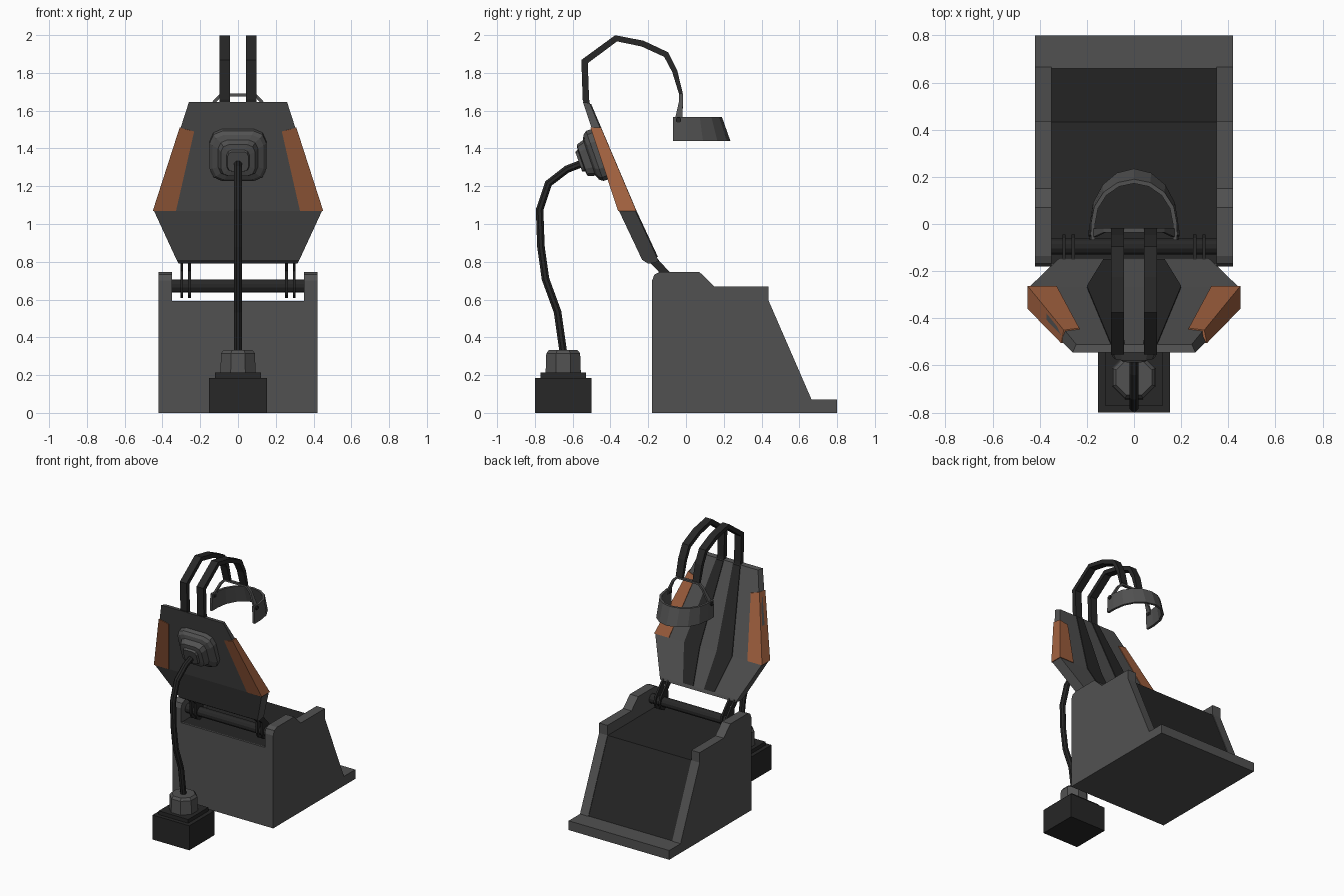
import bpy, bmesh
from math import sin, cos, pi
from mathutils import Vector

if "Cube" in bpy.data.objects:
    bpy.data.objects.remove(bpy.data.objects["Cube"])


def material(name, rgb):
    m = bpy.data.materials.new(name)
    m.diffuse_color = (*rgb, 1)
    m.use_nodes = True
    m.node_tree.nodes["Principled BSDF"].inputs["Base Color"].default_value = m.diffuse_color
    return m


GREY = material("grey_shell", (0.083, 0.083, 0.083))
DARK = material("dark_trim", (0.02, 0.02, 0.02))
ORANGE = material("orange_pad", (0.36, 0.12, 0.05))


def loft(name, rings, mat):
    """Skin a list of equal-length rings and cap both ends."""
    bm = bmesh.new()
    rows = [[bm.verts.new(p) for p in r] for r in rings]
    n = len(rows[0])
    for a, b in zip(rows, rows[1:]):
        for i in range(n):
            j = (i + 1) % n
            bm.faces.new((a[i], a[j], b[j], b[i]))
    bm.faces.new(rows[0])
    bm.faces.new(rows[-1])
    bmesh.ops.recalc_face_normals(bm, faces=bm.faces)
    me = bpy.data.meshes.new(name)
    bm.to_mesh(me)
    bm.free()
    me.materials.append(mat)
    ob = bpy.data.objects.new(name, me)
    bpy.context.collection.objects.link(ob)
    return ob


def prism(name, profile, x0, x1, mat):
    """Side profile (y, z) extruded along x."""
    return loft(name, [[(x, y, z) for y, z in profile] for x in (x0, x1)], mat)


def box(name, x, y0, y1, z0, z1, mat):
    return prism(name, [(y0, z0), (y1, z0), (y1, z1), (y0, z1)], -x, x, mat)


def disc(cy, cz, r, n):
    return [(cy + r * cos(2 * pi * (i + .5) / n), cz + r * sin(2 * pi * (i + .5) / n)) for i in range(n)]


def tube(name, x, path, rx, radii, n, mat):
    """Sweep a stretched n-gon along a (y, z) path at a fixed x."""
    pts = [Vector(p) for p in path]
    rings = []
    for i, p in enumerate(pts):
        t = (pts[min(i + 1, len(pts) - 1)] - pts[max(i - 1, 0)]).normalized()
        nrm = Vector((-t.y, t.x))
        ring = []
        for k in range(n):
            a = 2 * pi * (k + 0.5) / n
            q = p + nrm * radii[i] * sin(a) / cos(pi / n)
            ring.append((x + rx * cos(a) / cos(pi / n), q.x, q.y))
        rings.append(ring)
    return loft(name, rings, mat)


# Base: side panels, seat block, rear panel, floor and front lip
side = [(-.18, 0), (.8, 0), (.8, .07), (.665, .07), (.437, .595), (.437, .67), (.15, .67),
        (.07, .747), (-.135, .747), (-.167, .733), (-.18, .70)]
for s in (-1, 1):
    prism("base_side_panel", side, s * .35, s * .42, GREY)
prism("seat_block", [(-.17, .01), (.66, .01), (.66, .07), (.433, .593), (-.17, .593)], -.35, .35, DARK)
box("base_rear_panel", .35, -.18, -.17, 0, .593, GREY)
box("base_floor", .35, -.17, .66, 0, .01, GREY)
box("base_front_lip", .35, .66, .8, 0, .07, GREY)

# Hinge axle and paired plates
prism("hinge_axle", disc(-.095, .672, .036, 12), -.35, .35, DARK)
plate = [(-.215, .82), (-.145, .75), (-.147, .665), (-.13, .625), (-.095, .608), (-.06, .625),
         (-.045, .67), (-.06, .715), (-.10, .76), (-.155, .82)]
for s in (-1, 1):
    for x in (.257, .297):
        prism("hinge_plate", plate, s * x - .007, s * x + .007, DARK)

# Backrest shell: rows of (x, y, z) for rear edge and front edge
rows = [((.315, -.20, .79), (.315, -.145, .80)), ((.325, -.232, .81), (.325, -.152, .82)),
        ((.445, -.355, 1.07), (.445, -.268, 1.07)), ((.26, -.545, 1.645), (.245, -.51, 1.64))]
loft("backrest", [[(-b[0], *b[1:]), b, f, (-f[0], *f[1:])] for b, f in rows], GREY)


def front_y(z):
    return -.268 + (1.07 - z) * (.464 if z < 1.07 else .4246)


def back_y(z):
    return -.355 - (z - 1.07) * .3304


# Orange side pads wrapped over the backrest edges
for s in (-1, 1):
    rings = []
    e = .005
    for z, zi, xi, xb, xf in ((1.07, 1.07, .328, .451, .451), (1.51, 1.49, .232, .309, .298)):
        rings.append([(s * xi, back_y(zi) - e, zi), (s * xb, back_y(z) - e, z),
                      (s * xf, front_y(z) + e, z), (s * xi, front_y(zi) + e, zi)])
    loft("side_pad", rings, ORANGE)

# Dark inlays on the front of the backrest
for s in (-1, 1):
    loft("backrest_inlay", [[(s * xi, front_y(z) - .01, z), (s * xo, front_y(z) - .01, z),
                             (s * xo, front_y(z) + .006, z), (s * xi, front_y(z) + .006, z)]
                            for z, xi, xo in ((.825, .045, .13), (1.07, .07, .20), (1.635, .04, .10))], DARK)

# Stepped cable housing on the rear of the backrest
rings = []
for hw, hh, off in ((.15, .14, -.02), (.15, .14, .03), (.135, .125, .05), (.105, .10, .06),
                    (.09, .088, .10), (.06, .06, .105), (.055, .055, .12)):
    c = .45 * hw
    pts = []
    for sx, sy in ((1, 1), (-1, 1), (-1, -1), (1, -1)):
        corner = [(sx * hw, sy * (hh - c)), (sx * (hw - .3 * c), sy * (hh - .3 * c)), (sx * (hw - c), sy * hh)]
        pts += corner if sx * sy > 0 else corner[::-1]
    rings.append([(u, -.455 - .33 * v - .944 * off, 1.37 + .944 * v - .33 * off) for u, v in pts])
loft("cable_housing", rings, GREY)

# Cable down to the floor unit
cable = [(-.54, 1.325), (-.63, 1.29), (-.728, 1.215), (-.775, 1.075), (-.768, .88), (-.744, .71),
         (-.68, .535), (-.648, .31)]
tube("cable", 0, cable, .02, [.02] * 8, 8, DARK)

# Floor unit
box("floor_unit", .153, -.8, -.5, 0, .185, DARK)
box("floor_unit_step", .123, -.77, -.53, .185, .213, DARK)
loft("floor_unit_cap", [[(x, y - .65, z) for x, y in disc(0, 0, r, 8)]
                        for z, r in ((.213, .101), (.315, .097), (.333, .082))], GREY)

# Twin overhead arms
arm = [(-.515, 1.60), (-.53, 1.66), (-.537, 1.86), (-.37, 1.983), (-.23, 1.955), (-.105, 1.897),
       (-.06, 1.81), (-.027, 1.69)]
for s in (-1, 1):
    tube("overhead_arm", s * .07, arm, .028, [.012, .017, .019, .017, .016, .016, .014, .01], 4, DARK)

# Arched bracket holding the head band
arch = [(.178, 1.535), (.172, 1.57), (.13, 1.655), (.095, 1.69)]
arch = [(-x, z) for x, z in arch] + arch[::-1]
rings = []
for x, z in arch:
    d = .018 if z < 1.6 else .01
    y = -.037 if z < 1.6 else -.026
    k = .92
    zi = z - (.014 if z > 1.6 else 0)
    rings.append([(x, y - d, z), (x, y + d, z), (x * k, y + d, zi), (x * k, y - d, zi)])
loft("band_bracket", rings, GREY)

# Flared open head band and its pivots
band = []
N = 8
stations = [(1, 0, -.068)] + [(cos(pi * i / N), sin(pi * i / N), 0) for i in range(N + 1)] + [(-1, 0, -.068)]
for c, s, y in stations:
    band.append([(rx * c, y + ry * s, z) for rx, ry, z in
                 ((.188, .235, 1.44), (.183, .19, 1.567), (.165, .172, 1.567), (.17, .217, 1.44))])
loft("head_band", band, GREY)
for s in (-1, 1):
    prism("band_pivot", disc(-.04, 1.55, .015, 8), s * .16, s * .192, DARK)
